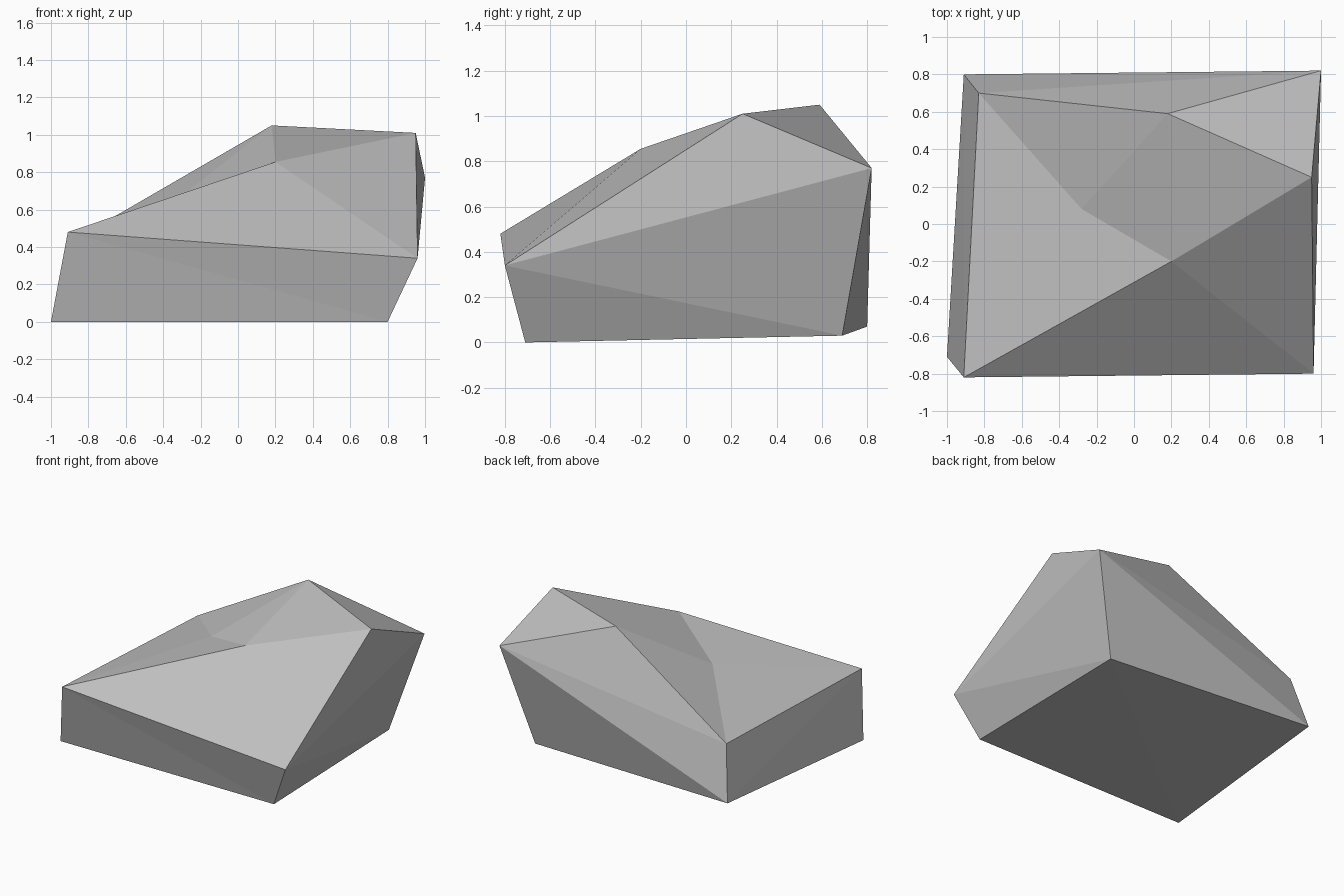
import bpy
import bmesh
from mathutils import Vector

# Remove the default cube
default_cube = bpy.data.objects.get("Cube")
if default_cube:
    bpy.data.objects.remove(default_cube, do_unlink=True)


def flat_material(name, color):
    mat = bpy.data.materials.new(name)
    mat.use_nodes = True
    mat.diffuse_color = color
    shader = mat.node_tree.nodes["Principled BSDF"]
    shader.inputs["Base Color"].default_value = color
    shader.inputs["Roughness"].default_value = 0.9
    return mat


# Corners of the boulder: base ring, shoulder ring and crest
corners = {
    "base_front_right": (-1.0, -0.71, 0.0),
    "base_front_left": (0.8, -0.71, 0.0),
    "base_back_left": (0.79, 0.69, 0.03),
    "base_back_right": (-0.91, 0.8, 0.07),
    "rim_front_right": (-0.91, -0.82, 0.48),
    "rim_front_left": (0.96, -0.8, 0.34),
    "rim_back_left": (1.0, 0.82, 0.77),
    "rim_back_right": (-0.83, 0.7, 0.465),
    "crest_left": (0.95, 0.25, 1.01),
    "crest_back": (0.18, 0.59, 1.05),
    "crest_front": (0.2, -0.2, 0.855),
    "hollow": (-0.28, 0.08, 0.69),
}

bm = bmesh.new()
vert = {name: bm.verts.new(Vector(co)) for name, co in corners.items()}


def facets(*names):
    """Fan of triangles around the first named corner."""
    hub = vert[names[0]]
    for a, b in zip(names[1:], names[2:]):
        bm.faces.new((hub, vert[a], vert[b]))


# Underside
facets("base_front_right", "base_back_right", "base_back_left", "base_front_left")
# Front wall
facets("rim_front_right", "base_front_right", "base_front_left", "rim_front_left")
# Left wall, fanned from the low front rim up to the crest
facets("rim_front_left", "base_front_left", "base_back_left", "rim_back_left",
       "crest_left", "crest_front", "rim_front_right")
# Back wall, fanned from the high back rim
facets("rim_back_left", "base_back_left", "base_back_right", "rim_back_right",
       "crest_back", "crest_left")
# Right wall
facets("rim_front_right", "rim_back_right", "base_back_right", "base_front_right")
# Broad right slope, bent along the hollow
facets("hollow", "rim_back_right", "rim_front_right", "crest_front",
       "crest_back", "rim_back_right")
# Crest facet
facets("crest_back", "crest_front", "crest_left")

bmesh.ops.recalc_face_normals(bm, faces=bm.faces[:])
mesh = bpy.data.meshes.new("boulder")
bm.to_mesh(mesh)
bm.free()
mesh.shade_flat()
mesh.materials.append(flat_material("stone_grey", (0.52, 0.52, 0.52, 1.0)))

boulder = bpy.data.objects.new("boulder", mesh)
bpy.context.collection.objects.link(boulder)
